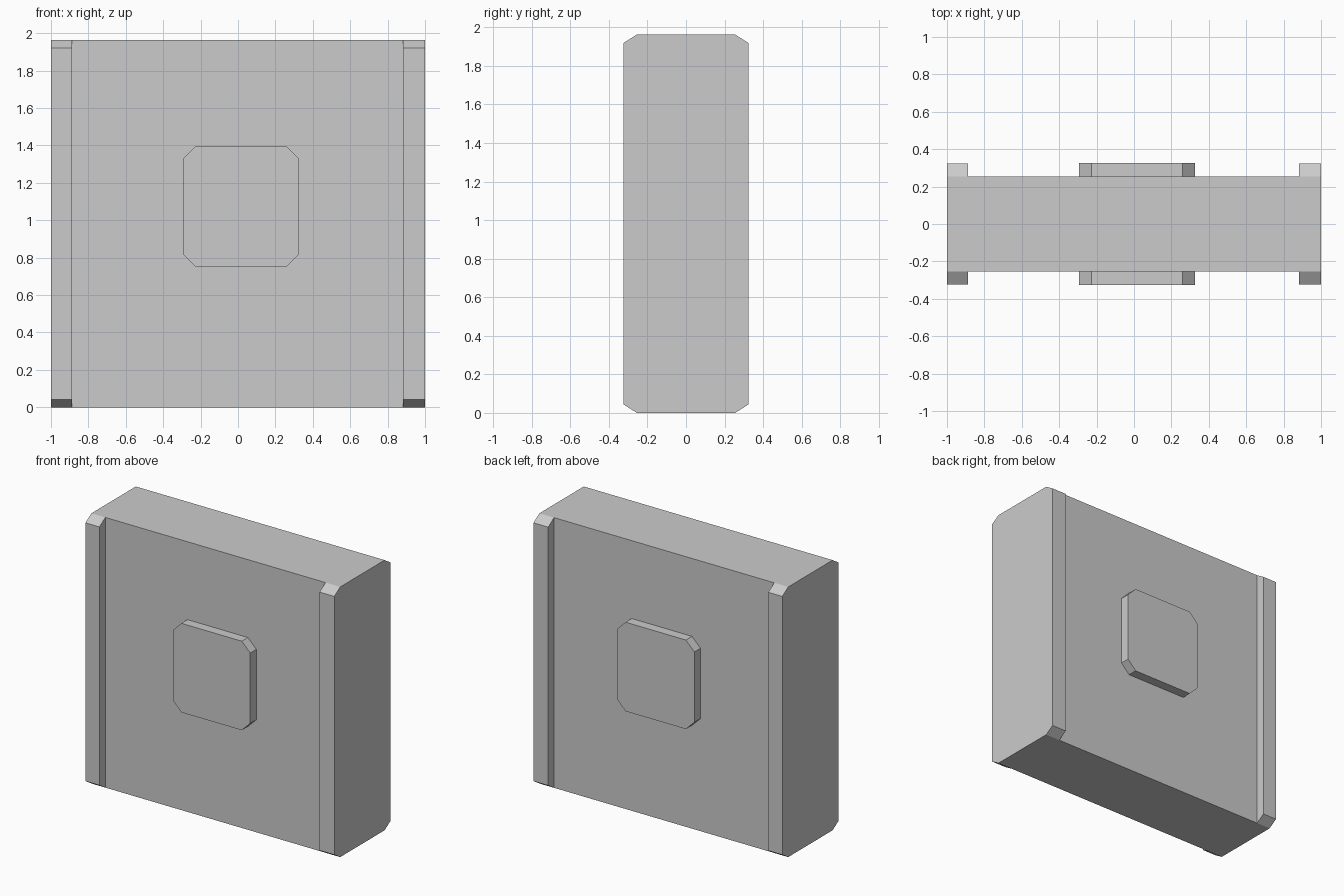
import bpy, bmesh

if "Cube" in bpy.data.objects:
    bpy.data.objects.remove(bpy.data.objects["Cube"])

DEPTH, INNER = 0.323, 0.255      # outer and recessed half depth
HEIGHT, BEVEL = 1.963, 0.043
LEFT, RIGHT = -0.888, 0.882      # inner edges of the side rails


def prism(name, points, offset):
    """Closed prism: one polygon swept along an offset vector."""
    bm = bmesh.new()
    face = bm.faces.new([bm.verts.new(p) for p in points])
    new = bmesh.ops.extrude_face_region(bm, geom=[face], use_keep_orig=True)["geom"]
    bmesh.ops.translate(bm, vec=offset, verts=[g for g in new if isinstance(g, bmesh.types.BMVert)])
    bmesh.ops.recalc_face_normals(bm, faces=bm.faces)
    mesh = bpy.data.meshes.new(name)
    bm.to_mesh(mesh)
    bm.free()
    obj = bpy.data.objects.new(name, mesh)
    bpy.context.collection.objects.link(obj)
    return obj


# Main plate: chamfered side profile swept across the full width
half = [(INNER, 0), (DEPTH, BEVEL), (DEPTH, HEIGHT - BEVEL), (INNER, HEIGHT)]
profile = half + [(-y, z) for y, z in reversed(half)]
plate = prism("plate", [(-1, y, z) for y, z in profile], (2, 0, 0))

# Chamfered square outline of the raised pads
x0, x1, z0, z1, c = -0.295, 0.326, 0.75, 1.397, 0.068
outline = [(x0 + c, z0), (x1 - c, z0), (x1, z0 + c), (x1, z1 - c),
           (x1 - c, z1), (x0 + c, z1), (x0, z1 - c), (x0, z0 + c)]

for side, s in (("front", -1), ("back", 1)):
    # Recess between the two rails
    corners = [(LEFT, -0.2), (RIGHT, -0.2), (RIGHT, 2.2), (LEFT, 2.2)]
    cutter = prism(side + "_recess_cutter", [(x, s * INNER, z) for x, z in corners], (0, s * 0.3, 0))
    cutter.hide_render = True
    cutter.hide_set(True)
    cut = plate.modifiers.new(side + "_recess", "BOOLEAN")
    cut.operation, cut.solver, cut.object = "DIFFERENCE", "EXACT", cutter

    # Raised central pad, slightly sunk into the plate
    prism(side + "_pad", [(x, s * 0.24, z) for x, z in outline], (0, s * 0.085, 0))
